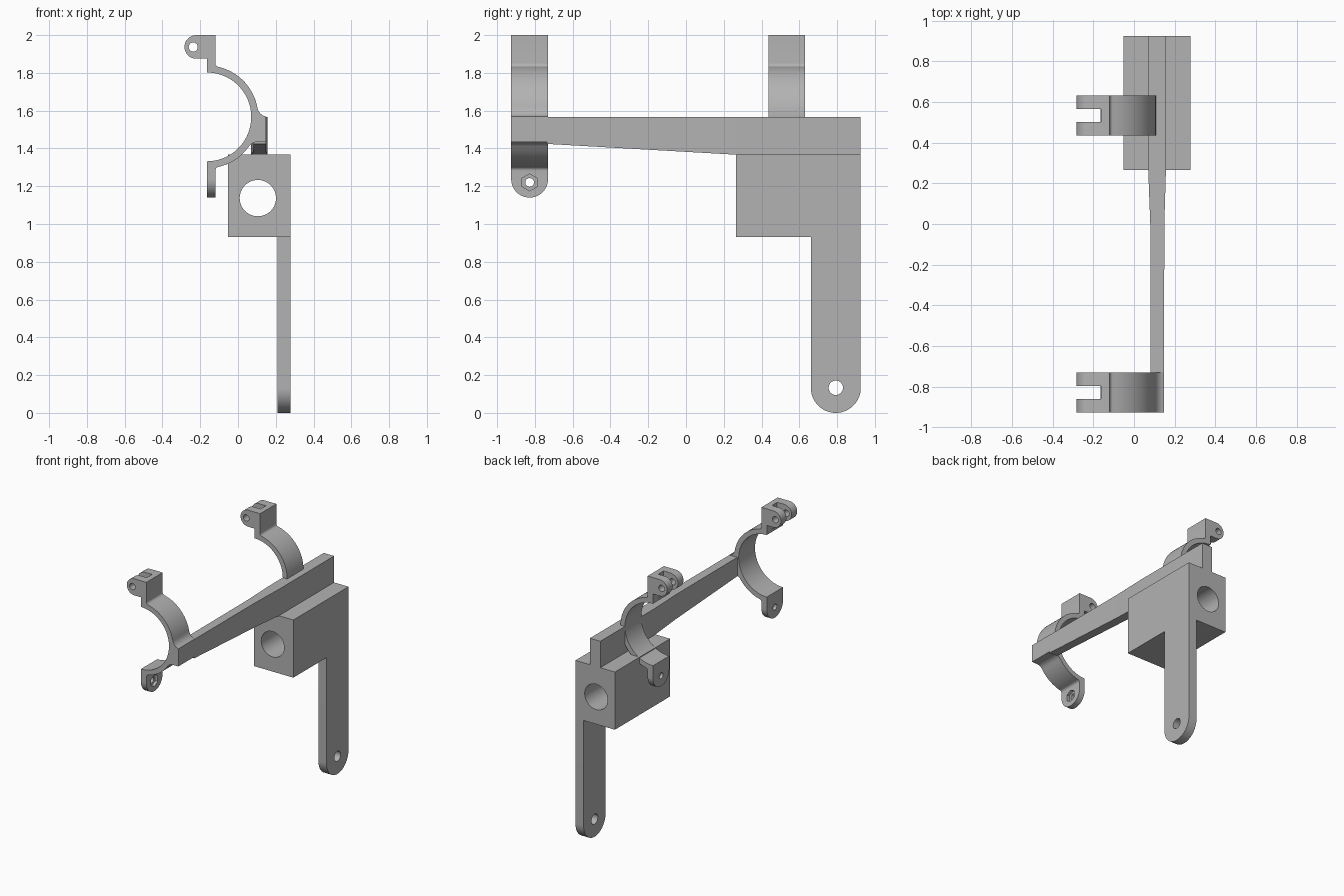
import bpy, bmesh
from math import sin, cos, radians, sqrt, atan2, degrees

if "Cube" in bpy.data.objects:
    bpy.data.objects.remove(bpy.data.objects["Cube"])

GREY = (0.45, 0.45, 0.45, 1)
mat = bpy.data.materials.new("plain grey")
mat.use_nodes = True
mat.diffuse_color = GREY
mat.node_tree.nodes["Principled BSDF"].inputs["Base Color"].default_value = GREY


def arc(cx, cz, r, a0, a1, n=12):
    angles = [radians(a0 + (a1 - a0) * i / n) for i in range(n + 1)]
    return [(cx + r * cos(a), cz + r * sin(a)) for a in angles]


def circle(cx, cz, r, n=40):
    return arc(cx, cz, r, 90, 450, n)[:-1]


def prism(name, pts, axis, lo, hi, round_foot=0):
    """Extrude a (y, z) outline along x, or an (x, z) outline along y."""
    place = (lambda p, d: (d, *p)) if axis == "x" else (lambda p, d: (p[0], d, p[1]))
    bm = bmesh.new()
    rings = [[bm.verts.new(place(p, d)) for p in pts] for d in (lo, hi)]
    for ring in rings:
        bm.faces.new(ring)
    for i in range(len(pts)):
        j = (i + 1) % len(pts)
        bm.faces.new((rings[0][i], rings[0][j], rings[1][j], rings[1][i]))
    bmesh.ops.recalc_face_normals(bm, faces=bm.faces)
    if round_foot:
        foot = min(v.co.z for v in bm.verts)
        edges = [e for e in bm.edges if all(v.co.z < foot + 1e-4 for v in e.verts)
                 and abs(e.verts[0].co.y - e.verts[1].co.y) < 1e-4]
        bmesh.ops.bevel(bm, geom=edges, offset=round_foot, segments=14,
                        profile=0.5, affect="EDGES")
    mesh = bpy.data.meshes.new(name)
    bm.to_mesh(mesh)
    bm.free()
    mesh.materials.append(mat)
    obj = bpy.data.objects.new(name, mesh)
    bpy.context.collection.objects.link(obj)
    return obj


def activate(obj):
    bpy.ops.object.select_all(action="DESELECT")
    obj.select_set(True)
    bpy.context.view_layer.objects.active = obj


def combine(obj, other, operation="DIFFERENCE"):
    mod = obj.modifiers.new("combine", "BOOLEAN")
    mod.operation, mod.solver, mod.object = operation, "EXACT", other
    activate(obj)
    bpy.ops.object.modifier_apply(modifier=mod.name)
    bpy.data.objects.remove(other)


def smooth(obj):
    activate(obj)
    bpy.ops.object.shade_smooth_by_angle(angle=radians(30))


# Clamp dimensions
CX, CZ, INNER, OUTER = -0.165, 1.567, 0.235, 0.272
BACK, HALF = -0.12, 0.0975


def ring_fillet(r, dx=None, dz=None):
    """Centre of a fillet touching the ring, and its angle seen from the ring."""
    d = OUTER + r
    if dx is None:
        dx = sqrt(d * d - dz * dz)
    else:
        dz = sqrt(d * d - dx * dx)
    return CX + dx, dz, degrees(atan2(dz, dx))


def clamp(name, y, pad):
    fx, fz, fa = ring_fillet(0.02, dx=BACK + 0.02 - CX)
    # Hinge lug and upper neck
    pts = arc(-0.221, 1.9375, 0.0625, 270, 90, 16) + [(BACK, 2.0)]
    pts += arc(fx, CZ + fz, 0.02, 180, 180 + fa, 6)
    # Outer half ring, with a blended pad where the arm joins
    if pad:
        ux, uz, ua = ring_fillet(0.06, dz=0.06)
        lx, lz, la = ring_fillet(0.06, dz=0.192)
        pts += arc(CX, CZ, OUTER, fa, ua, 20)[1:]
        pts += arc(ux, CZ + uz, 0.06, 180 + ua, 257, 8)[1:]
        pts += [(0.148, 1.567), (0.148, 1.435)]
        pts += arc(lx, CZ - lz, 0.06, 90, 180 - la, 8)
        pts += arc(CX, CZ, OUTER, -la, -fa, 14)[1:]
    else:
        pts += arc(CX, CZ, OUTER, fa, -fa, 48)[1:]
    # Lower tab and bore
    pts += arc(fx, CZ - fz, 0.02, 180 - fa, 180, 6)[1:]
    pts += [(BACK, 1.14), (CX, 1.14)]
    pts += arc(CX, CZ, INNER, -90, 90, 56) + [(CX, 1.875)]
    body = prism(name, pts, "y", y - HALF, y + HALF, round_foot=HALF - 0.0005)
    # Hinge slot, pin hole, bolt hole and nut pocket
    slot = [(-0.35, 1.82), (CX + 0.003, 1.82), (CX + 0.003, 2.1), (-0.35, 2.1)]
    combine(body, prism("slot", slot, "y", y - 0.032, y + 0.032))
    combine(body, prism("pin", circle(-0.237, 1.937, 0.024), "y", y - 0.2, y + 0.2))
    combine(body, prism("bolt", circle(y, 1.22, 0.023), "x", -0.3, 0))
    combine(body, prism("nut", circle(y, 1.22, 0.045, 6), "x", -0.142, 0))
    smooth(body)


clamp("front_clamp", -0.828, True)
clamp("rear_clamp", 0.533, False)

# Arm: deep at the rear, tapering forward in height and width
arm_side = [(-0.735, 1.424), (0.265, 1.367), (0.925, 1.367),
            (0.925, 1.567), (0, 1.567), (-0.735, 1.567)]
arm = prism("arm", arm_side, "x", 0.07, 0.157)
for v in arm.data.vertices:
    if v.co.y < 0.1:
        v.co.x = 0.082 if v.co.x < 0.1 else 0.148
bm = bmesh.new()
bm.from_mesh(arm.data)
bmesh.ops.delete(bm, geom=bm.verts[:], context="VERTS")
# Cross-sections bridged in order: y, left x, right x, bottom z
sections = [(-0.735, 0.082, 0.148, 1.424), (0, 0.08, 0.149, 1.382),
            (0.265, 0.07, 0.157, 1.367), (0.925, 0.07, 0.157, 1.367)]
loops = [[bm.verts.new(c) for c in ((a, y, z), (b, y, z), (b, y, CZ), (a, y, CZ))]
         for y, a, b, z in sections]
for s, t in zip(loops, loops[1:]):
    for i in range(4):
        j = (i + 1) % 4
        bm.faces.new((s[i], s[j], t[j], t[i]))
bm.faces.new(loops[0])
bm.faces.new(loops[-1])
bmesh.ops.recalc_face_normals(bm, faces=bm.faces)
bm.to_mesh(arm.data)
bm.free()

# Mounting block with hanging leg
block_side = [(0.265, 0.93), (0.925, 0.93), (0.925, 1.367), (0.265, 1.367)]
block = prism("block_and_leg", block_side, "x", -0.052, 0.278)
leg_side = arc(0.793, 0.132, 0.132, 180, 360, 32) + [(0.925, 1.2), (0.661, 1.2)]
combine(block, prism("leg", leg_side, "x", 0.21, 0.278), "UNION")
combine(block, prism("bore", circle(0.105, 1.137, 0.096, 64), "y", 0, 1.2))
combine(block, prism("leg_hole", circle(0.793, 0.133, 0.038), "x", 0, 0.5))
smooth(block)
